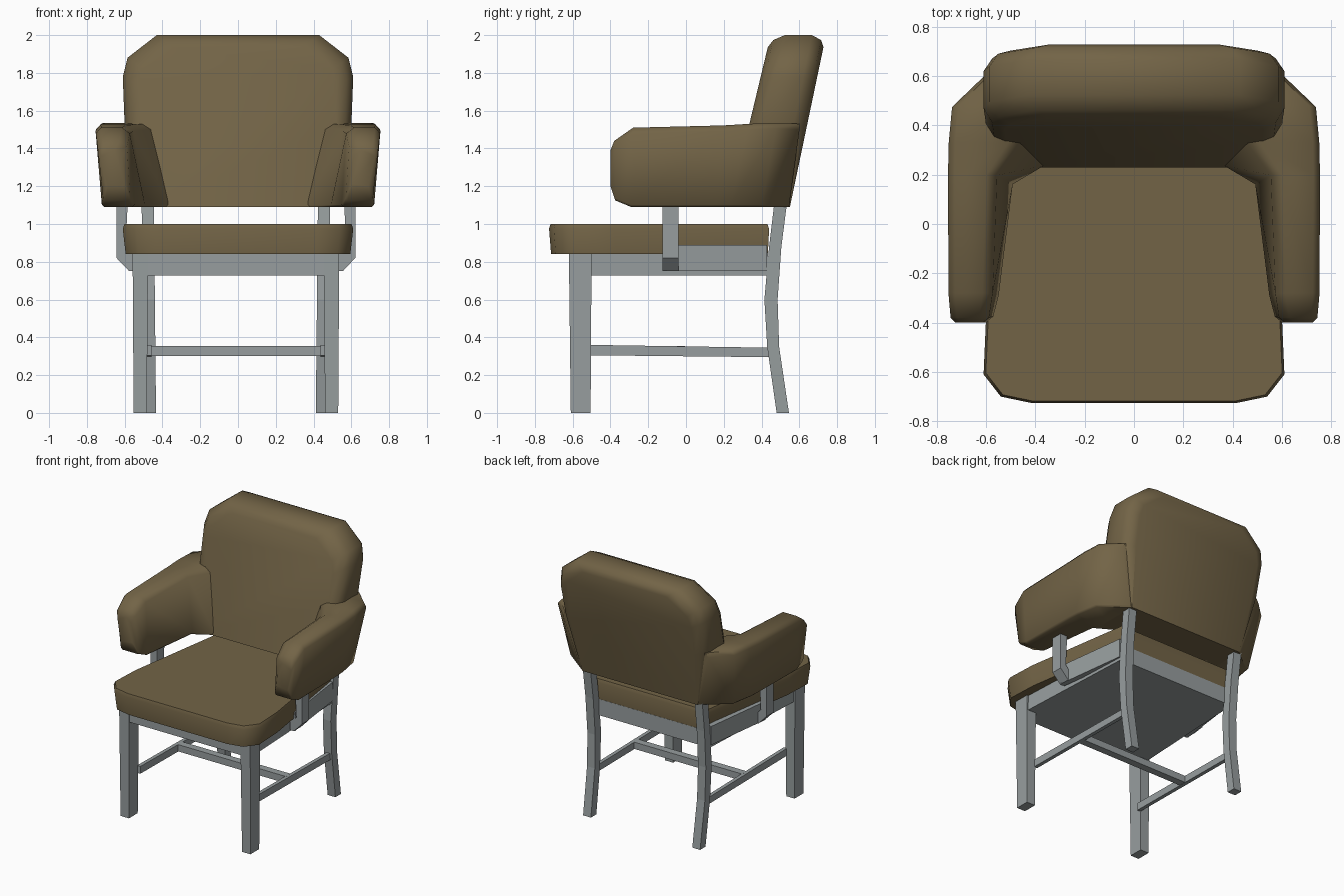
import bpy, bmesh, math

if "Cube" in bpy.data.objects:
    bpy.data.objects.remove(bpy.data.objects["Cube"])


def material(name, rgb):
    m = bpy.data.materials.new(name)
    m.diffuse_color = (*rgb, 1)
    m.use_nodes = True
    m.node_tree.nodes["Principled BSDF"].inputs["Base Color"].default_value = m.diffuse_color
    return m


BROWN = material("brown_upholstery", (0.17, 0.127, 0.062))
GREY = material("grey_metal", (0.31, 0.34, 0.345))
FX = -0.011  # frame sits slightly off centre


def loft(name, rings, mat, side=1, dx=0.0, bevel=0.0, smooth=None):
    """Skin a list of equal-length rings; side=-1 mirrors in x."""
    bm = bmesh.new()
    vs = [[bm.verts.new((side * x + dx, y, z)) for x, y, z in r] for r in rings]
    n = len(rings[0])
    for a, b in zip(vs, vs[1:]):
        for i in range(n):
            j = (i + 1) % n
            bm.faces.new((a[i], a[j], b[j], b[i]))
    bm.faces.new(vs[0])
    bm.faces.new(vs[-1])
    bmesh.ops.recalc_face_normals(bm, faces=bm.faces)
    me = bpy.data.meshes.new(name)
    bm.to_mesh(me)
    bm.free()
    me.materials.append(mat)
    ob = bpy.data.objects.new(name, me)
    bpy.context.collection.objects.link(ob)
    if bevel:
        mod = ob.modifiers.new("bevel", 'BEVEL')
        mod.width, mod.segments = bevel, 2
        mod.limit_method, mod.angle_limit = 'ANGLE', math.radians(60)
    if smooth:
        bpy.ops.object.select_all(action='DESELECT')
        bpy.context.view_layer.objects.active = ob
        ob.select_set(True)
        bpy.ops.object.shade_smooth_by_angle(angle=math.radians(smooth))
    return ob


def rect(x0, x1, y0, y1, z):
    return [(x0, y0, z), (x1, y0, z), (x1, y1, z), (x0, y1, z)]


def mirrored(half):
    return half + [(-x, y) for x, y in reversed(half)]


# Seat cushion
seat = mirrored([(.42, -.725), (.54, -.70), (.61, -.61), (.60, -.38), (.475, .44)])
loft("seat", [[(x * .975, y * .985, .84) for x, y in seat],
              [(x, y, .975) for x, y in seat],
              [(x * .985, y * .985 - .003, 1.0) for x, y in seat]],
     BROWN, smooth=50)

# Backrest: front outline skinned through the leaning thickness
outline = [(.48, 1.09), (.60, 1.52), (.61, 1.78), (.585, 1.88), (.43, 2.0)]


def back_ring(inset, front, dy):
    pts = []
    for x, z in mirrored(outline):
        h = max(0, (z - 1.09) / .91)
        k = inset * min(1, h * 2)
        zi = z - k * .75 * max(0, min(1, (z - 1.5) / .4))
        xi = x - math.copysign(k, x)
        y = (.23 + .24 * (zi - 1.09) + dy * min(1, h * 2)) if front else \
            (.55 + .21 * (zi - 1.09) - dy * min(1, h * 2))
        pts.append((xi, y, zi))
    return pts


steps = [(.085, 0), (.035, .02), (0, .075)]
loft("backrest", [back_ring(i, True, d) for i, d in steps] +
     [back_ring(i, False, d) for i, d in reversed(steps)], BROWN, smooth=50)

# Armrests: y bottom/top, z bottom/top, inner/outer x at bottom and at top
stations = [
    (-.40, -.40, 1.20, 1.39, .60, .70, .615, .73),
    (-.375, -.38, 1.125, 1.44, .57, .713, .59, .747),
    (-.29, -.28, 1.09, 1.51, .548, .72, .575, .755),
    (.16, .20, 1.09, 1.522, .49, .715, .56, .757),
    (.235, .33, 1.09, 1.53, .36, .71, .47, .755),
    (.40, .48, 1.09, 1.535, .36, .68, .45, .742),
    (.545, .605, 1.09, 1.53, .36, .49, .45, .615),
]


def arm_ring(yb, yt, zb, zt, xib, xob, xit, xot):
    c, b = .03, .012

    def pt(t, s):  # t = height fraction, s = inner..outer fraction
        xi, xo = xib + (xit - xib) * t, xob + (xot - xob) * t
        return (xi + (xo - xi) * s, yb + (yt - yb) * t, zb + (zt - zb) * t)
    h, w = zt - zb, xot - xit
    return [pt(0, b / w), pt(0, 1 - b / w), pt(b / h, 1), pt(1 - c / h, 1),
            pt(1, 1 - c / w), pt(1, c / w * 1.3), pt(1 - c / h, 0), pt(b / h, 0)]


# Mirrored parts
for tag, s in (("left", -1), ("right", 1)):
    loft(f"{tag}_armrest", [arm_ring(*st) for st in stations], BROWN, s, smooth=50)

    # Front leg, tapering down
    loft(f"{tag}_front_leg", [rect(.472, .5415, -.61, -.505, 0),
                              rect(.465, .547, -.62, -.50, .845)], GREY, s, FX)

    # Back leg, curved and running up into the backrest
    path = [(.48, .545, 0), (.43, .493, .35), (.415, .485, .6),
            (.44, .505, .88), (.465, .532, 1.09), (.475, .54, 1.15)]
    loft(f"{tag}_back_leg", [rect(.423 + .01 * z, .488 + .01 * z, y0, y1, z)
                             for y0, y1, z in path], GREY, s, FX)

    # Side stretcher
    loft(f"{tag}_stretcher", [[(.447, -.51, .305), (.475, -.51, .305),
                               (.475, -.51, .36), (.447, -.51, .36)],
                              [(.447, .45, .295), (.475, .45, .295),
                               (.475, .45, .345), (.447, .45, .345)]], GREY, s, FX)

    # Side plate behind the arm support
    loft(f"{tag}_side_plate", [[(.53, -.12, .75), (.57, -.12, .75),
                                (.57, -.12, .89), (.53, -.12, .89)],
                               [(.46, .43, .75), (.50, .43, .75),
                                (.50, .43, .89), (.46, .43, .89)]], GREY, s, FX)

    # Hooked arm support
    prof = [(.632, 1.13), (.632, .82), (.565, .75), (.54, .75),
            (.54, .81), (.585, .86), (.572, 1.13)]
    loft(f"{tag}_arm_support", [[(x, y, z) for x, z in prof] for y in (-.125, -.04)],
         GREY, s, FX)

# Seat frame under the cushion
loft("seat_frame", [[(-.54, -.612, z), (.54, -.612, z), (.49, .435, z), (-.49, .435, z)]
                    for z in (.728, .85)], GREY, 1, FX)

# Cross stretcher
loft("cross_stretcher", [rect(-.455, .455, -.06, -.005, z) for z in (.302, .353)],
     GREY, 1, FX)
